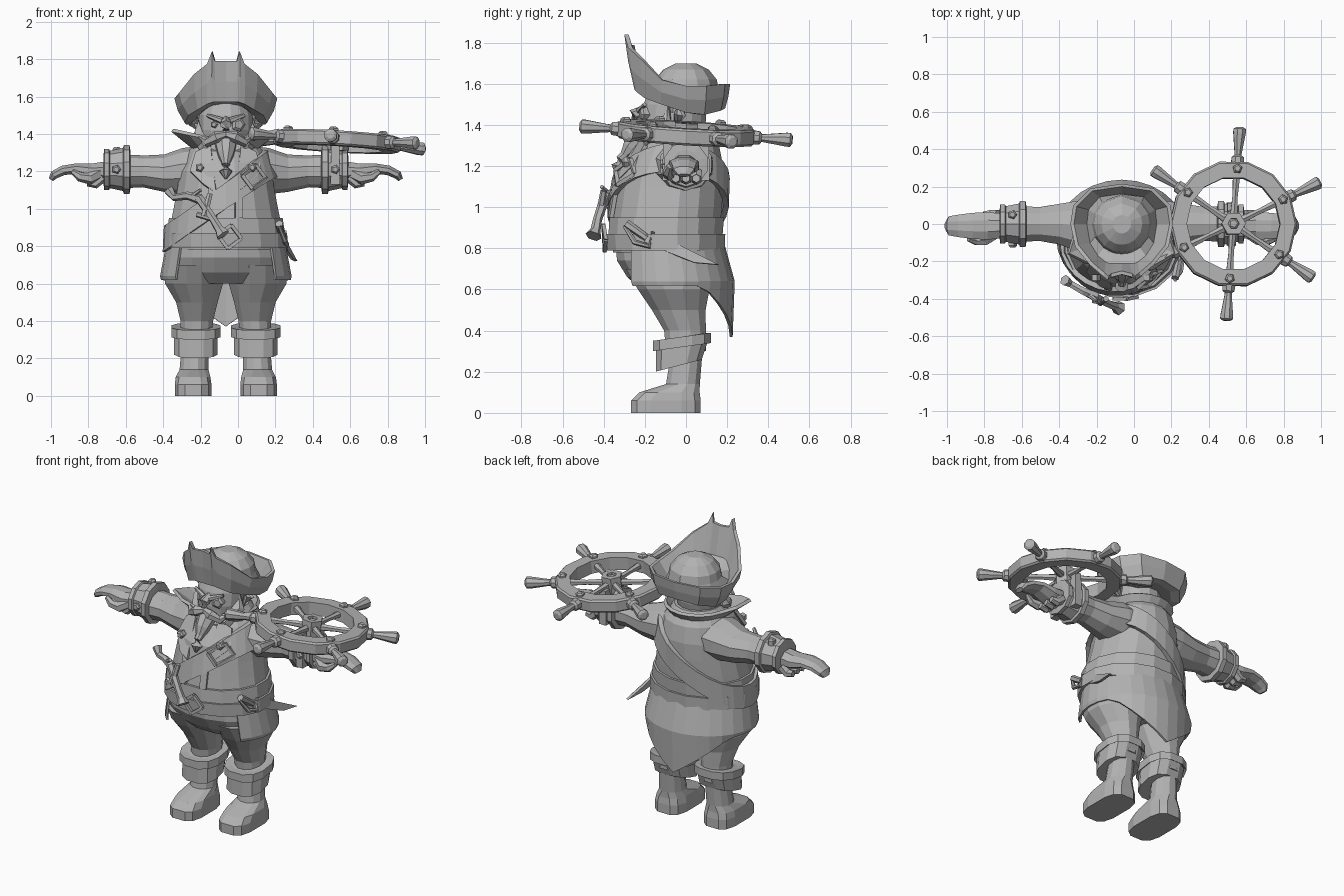
import bpy
import bmesh
from math import sin, cos, pi, radians, sqrt
from mathutils import Vector, Matrix

cube = bpy.data.objects.get("Cube")
if cube:
    bpy.data.objects.remove(cube, do_unlink=True)

material = bpy.data.materials.new("plain grey")
material.use_nodes = True
grey = (.45, .45, .45, 1)
material.diffuse_color = grey
material.node_tree.nodes["Principled BSDF"].inputs["Base Color"].default_value = grey

MIDDLE = -.065  # symmetry plane of the figure
SIDES = (("left", 1), ("right", -1))


def build(name, verts, faces, matrix=None, thickness=0):
    bm = bmesh.new()
    made = [bm.verts.new(matrix @ Vector(v) if matrix else v) for v in verts]
    for face in faces:
        bm.faces.new([made[i] for i in face])
    bmesh.ops.recalc_face_normals(bm, faces=bm.faces)
    mesh = bpy.data.meshes.new(name)
    bm.to_mesh(mesh)
    bm.free()
    mesh.materials.append(material)
    obj = bpy.data.objects.new(name, mesh)
    bpy.context.collection.objects.link(obj)
    if thickness:
        solid = obj.modifiers.new("thickness", "SOLIDIFY")
        solid.thickness = thickness
        solid.offset = 0
    return obj


def loft(name, rings, caps=True, closed=True, wrap=False, matrix=None, thickness=0):
    n, verts, faces = len(rings[0]), [v for ring in rings for v in ring], []
    for r in range(len(rings) if wrap else len(rings) - 1):
        a, b = r * n, (r + 1) % len(rings) * n
        for i in range(n if closed else n - 1):
            j = (i + 1) % n
            faces.append((a + i, a + j, b + j, b + i))
    if caps and closed and not wrap:
        faces += [tuple(range(n)), tuple(range(len(verts) - n, len(verts)))]
    return build(name, verts, faces, matrix, thickness)


def oval(z, half, front, back, x=MIDDLE, n=16, square=1, tilt=0):
    """Horizontal ring; square below one makes it boxier."""
    points, mid, depth = [], (front + back) / 2, (back - front) / 2
    for i in range(n):
        c, s = cos(2 * pi * (i + .5) / n), sin(2 * pi * (i + .5) / n)
        c, s = [abs(v) ** square * (1 if v > 0 else -1) for v in (c, s)]
        points.append((x + half * c, mid + depth * s, z + tilt * s))
    return points


def tube(name, path, radii, n=6, matrix=None):
    """Tapered limb; a radius may be (sideways, upward)."""
    path, rings = [Vector(p) for p in path], []
    for i, p in enumerate(path):
        t = (path[min(i + 1, len(path) - 1)] - path[max(i - 1, 0)]).normalized()
        side = t.cross(Vector((0, 1, 0) if abs(t.z) > .9 else (0, 0, 1))).normalized()
        up = side.cross(t)
        a, b = radii[i] if isinstance(radii[i], tuple) else (radii[i], radii[i])
        angles = [2 * pi * (k + .5) / n for k in range(n)]
        rings.append([p + side * a * cos(g) + up * b * sin(g) for g in angles])
    return loft(name, rings, matrix=matrix)


def stud(name, place, direction, radius=.025, matrix=None):
    p, d = Vector(place), Vector(direction).normalized() * .02
    tube(name, [p - d, p + d * .5, p + d], [radius, radius, radius * .6], 5, matrix)


# Torso, also used to lay straps and plates on its surface
TORSO = [(.78, .31, -.36, .165), (.9, .305, -.37, .17), (1, .285, -.355, .18), (1.1, .265, -.34, .185),
         (1.2, .25, -.32, .185), (1.3, .21, -.25, .165), (1.38, .14, -.17, .11)]


def section(z):
    z = min(max(z, TORSO[0][0]), TORSO[-1][0])
    for low, high in zip(TORSO, TORSO[1:]):
        if z <= high[0]:
            f = (z - low[0]) / (high[0] - low[0])
            return [a + (b - a) * f for a, b in zip(low[1:], high[1:])]


def chest(x, z, lift=.012):
    half, front, back = section(z)
    bend = sqrt(max(0, 1 - (x / half) ** 2))
    return MIDDLE + x, (front + back) / 2 - (back - front) / 2 * bend - lift, z


def plate(name, outline, lift=.012, thickness=.02):
    build(name, [chest(x, z, lift) for x, z in outline], [range(len(outline))], thickness=thickness)


loft("torso", [oval(*row) for row in TORSO])
loft("hips", [oval(.6, .28, -.22, .1), oval(.66, .33, -.29, .14), oval(.74, .33, -.34, .16), oval(.84, .3, -.35, .16)])

# Waist sash and belt
for name, low, high, grow in (("sash", .87, .95, .015), ("belt", .79, .87, .028)):
    rings = []
    for z, g in ((low, 0), (low, grow), (high, grow), (high, 0)):
        half, front, back = section(z)
        rings.append(oval(z, half + g, front - g, back + g))
    loft(name, rings)

# Coat skirt, short at the sides and pointed at the back
skirt = [[], [], []]
for k in range(21):
    turn = radians(-130 + 13 * k)
    c, s, away = cos(turn), sin(turn), abs(-130 + 13 * k)
    hem = .37 + .0042 * away if away < 56 else min(.62, .605 + .0002 * away)
    for row, (z, half, depth) in enumerate(((.82, .31, .27), (max(hem + .02, .64), .345, .30), (hem, .34, .29))):
        skirt[row].append((MIDDLE + half * s, -.09 + depth * c + (.02 if row else 0), z))
loft("coat_skirt", skirt, closed=False, thickness=.014)

# Shoulder strap slung from left shoulder to right hip
rings = [[], [], [], []]
for k in range(28):
    turn = 2 * pi * k / 28
    z = 1.07
    for step in range(30):
        half, front, back = section(z)
        z = .6 * z + .4 * (1.07 + .75 * half * cos(turn))
    for ring, (rise, lift) in zip(rings, ((-.07, 0), (-.07, .028), (.07, .028), (.07, 0))):
        half, front, back = section(z + rise)
        ring.append((MIDDLE + (half + lift) * cos(turn),
                     (front + back) / 2 + ((back - front) / 2 + lift) * sin(turn), z + rise))
loft("shoulder_strap", rings, wrap=True)


def frame(name, x, z, size, lift):
    corners = [(-size, -size), (size, -size), (size, size), (-size, size)]
    for a, b in zip(corners, corners[1:] + corners[:1]):
        ends = [chest(x + .8 * u - .6 * v, z + .6 * u + .8 * v, lift) for u, v in (a, b)]
        tube(name, ends, [.013, .013], 4)


frame("strap_buckle", .15, 1.17, .045, .035)
frame("belt_buckle", .02, .85, .045, .035)

# Coat lapels, front edges, buttons and neck opening
for name, s in SIDES:
    plate(name + "_lapel", [(s * x, z) for x, z in ((.08, 1.34), (.16, 1.3), (.19, 1.2), (.12, 1.13), (.05, 1.08))], .018)
    plate(name + "_coat_edge", [(s * x, z) for x, z in ((.05, 1.1), (.09, 1.12), (.09, .95), (.05, .95))])
    stud(name + "_lapel_button", chest(s * .14, 1.22, .03), (0, -1, 0))

# Turned up collar with pointed tips
low, high = [], []
for k in range(17):
    turn = radians(-60 + 300 * k / 16)
    tip = max(0, 1 - abs(abs(k - 8) - 6) / 2)
    low.append((MIDDLE + .15 * cos(turn), -.04 + .15 * sin(turn), 1.31))
    reach = .2 + .11 * tip
    high.append((MIDDLE + reach * cos(turn), -.04 + reach * sin(turn), 1.38 + .04 * tip))
loft("collar", [low, high], closed=False, thickness=.02)

# Head and face
loft("head", [oval(1.27, .08, -.18, .02), oval(1.33, .13, -.22, .08), oval(1.42, .145, -.225, .1),
              oval(1.5, .145, -.21, .1), oval(1.57, .12, -.18, .08)])
tube("nose", [(MIDDLE, -.2, 1.48), (MIDDLE, -.25, 1.45), (MIDDLE, -.255, 1.42)], [.018, .032, .022])
tube("goatee", [(MIDDLE, -.22, 1.34), (MIDDLE, -.27, 1.29), (MIDDLE, -.3, 1.25), (MIDDLE, -.32, 1.235),
                (MIDDLE, -.33, 1.2), (MIDDLE, -.34, 1.16)], [.06, .045, .025, .022, .036, .006], 8)
for name, s in SIDES:
    def at(d, y, z):
        return MIDDLE + s * d, y, z
    tube(name + "_moustache", [at(0, -.25, 1.4), at(.05, -.26, 1.385), at(.1, -.235, 1.355), at(.15, -.2, 1.39)],
         [.018, .032, .026, .004])
    tube(name + "_beard_side", [at(.14, -.07, 1.5), at(.14, -.1, 1.4), at(.1, -.18, 1.32), at(.03, -.21, 1.29)],
         [.02, .04, .045, .03])
    tube(name + "_brow", [at(.02, -.225, 1.47), at(.1, -.2, 1.5)], [.018, .01])
    tube(name + "_ear", [at(.13, -.05, 1.4), at(.17, -.03, 1.45), at(.14, -.03, 1.49)], [.015, .03, .015])
stud("eye_patch", (MIDDLE + .065, -.205, 1.45), (.3, -1, 0), .04)
stud("right_eye", (MIDDLE - .06, -.2, 1.45), (-.2, -1, 0), .02)

# Cocked hat: half outlines are mirrored into full rings
RIM = [(0, -.27, 1.79), (.06, -.285, 1.79), (.075, -.3, 1.84), (.1, -.28, 1.775), (.17, -.22, 1.72), (.25, -.12, 1.62),
       (.275, 0, 1.59), (.26, .1, 1.59), (.17, .19, 1.6), (0, .215, 1.6)]
BASE = [(0, -.25, 1.57), (.05, -.25, 1.57), (.07, -.25, 1.57), (.1, -.24, 1.56), (.15, -.2, 1.53), (.2, -.12, 1.5),
        (.22, 0, 1.46), (.21, .09, 1.45), (.14, .17, 1.47), (0, .19, 1.48)]


def hat_ring(half, scale=1, rise=0):
    full = half + [(-x, y, z) for x, y, z in half[-2:0:-1]]
    return [(MIDDLE + x * scale, y * scale, z + rise) for x, y, z in full]


def crown_ring(radius, z):
    ring = []
    for x, y, _ in hat_ring(RIM):
        d = Vector((x - MIDDLE, y)).normalized() * radius
        ring.append((MIDDLE + d.x, d.y, z))
    return ring


swell = [((a[0] + b[0]) * .52, (a[1] + b[1]) * .51, (a[2] + b[2]) / 2) for a, b in zip(RIM, BASE)]
loft("hat", [hat_ring(BASE, .75), hat_ring(BASE), hat_ring(swell), hat_ring(RIM), hat_ring(RIM, .93),
             hat_ring(BASE, .85, .04), crown_ring(.16, 1.57), crown_ring(.15, 1.62), crown_ring(.11, 1.67),
             crown_ring(.05, 1.7)])

# Legs, boots, arms and hands
for name, s in SIDES:
    def at(d, y, z):
        return MIDDLE + s * d, y, z

    def leg_ring(z, half, front, back, d, square=1, tilt=0):
        return oval(z, half, front, back, MIDDLE + s * d, 12, square, tilt)

    loft(name + "_trouser_leg", [leg_ring(.3, .085, -.1, .1, .16), leg_ring(.4, .09, -.11, .1, .155),
                                 leg_ring(.5, .115, -.17, .1, .155), leg_ring(.6, .16, -.24, .12, .17),
                                 leg_ring(.7, .165, -.3, .14, .168)])
    loft(name + "_boot_foot", [leg_ring(0, .1, -.27, .075, .175, .6), leg_ring(.06, .1, -.27, .075, .175, .6),
                               leg_ring(.1, .095, -.23, .07, .175, .7), leg_ring(.14, .08, -.1, .07, .17),
                               leg_ring(.26, .075, -.08, .08, .165)])
    loft(name + "_boot_cuff", [leg_ring(.23, .12, -.15, .08, .16, .8, .03), leg_ring(.33, .12, -.15, .11, .16, .8, .02),
                               leg_ring(.32, .135, -.165, .125, .16, .8, .02), leg_ring(.37, .135, -.165, .125, .16, .8, .02),
                               leg_ring(.37, .1, -.12, .1, .16, .8, .02)])
    tube(name + "_sleeve", [at(.1, -.02, 1.21), at(.22, -.01, 1.2), at(.33, 0, 1.19), at(.44, 0, 1.2), at(.54, 0, 1.2)],
         [(.16, .13), (.145, .125), (.115, .1), (.095, .085), (.1, .09)], 10)
    tube(name + "_cuff", [at(d, 0, 1.21) for d in (.51, .515, .545, .55, .62, .625, .65, .655)],
         [.1, .13, .13, .115, .1, .11, .11, .07], 10)
    stud(name + "_cuff_front_stud", at(.585, -.105, 1.21), (0, -1, 0))
    stud(name + "_cuff_top_stud", at(.585, .05, 1.31), (0, 0, 1))
    tube(name + "_hand", [at(.63, -.01, 1.2), at(.72, -.01, 1.2), at(.8, -.01, 1.215), at(.87, -.01, 1.205), at(.92, -.01, 1.18),
                          at(.935, -.01, 1.155)], [(.07, .06), (.08, .045), (.075, .03), (.065, .028), (.055, .025), (.03, .015)], 8)
    tube(name + "_thumb", [at(.68, -.05, 1.19), at(.73, -.085, 1.16), at(.78, -.09, 1.17), at(.82, -.08, 1.2)],
         [.035, .032, .025, .014])
    for y in (-.05, 0, .05):
        tube(name + "_curled_finger", [at(.66, y, 1.17), at(.7, y, 1.135), at(.74, y, 1.14)], [.03, .028, .02])

# Ship wheel resting on the left forearm
WHEEL = Matrix.Translation((.53, 0, 1.36)) @ Matrix.Rotation(-.06, 4, "X") @ Matrix.Rotation(.06, 4, "Y")


def circle(radius, z, n):
    return [(radius * cos(2 * pi * i / n), radius * sin(2 * pi * i / n), z) for i in range(n)]


loft("wheel_rim", [circle(r, z, 14) for r, z in ((.25, -.04), (.33, -.04), (.34, -.03), (.34, .03), (.33, .04), (.25, .04))],
     wrap=True, matrix=WHEEL)
loft("wheel_hub", [circle(r, z, 6) for r, z in ((.03, -.05), (.065, -.05), (.065, .05), (.03, .05))], wrap=True, matrix=WHEEL)
stud("hub_cap", (0, 0, .02), (0, 0, 1), .035, WHEEL)
for k in range(6):
    arm = WHEEL @ Matrix.Rotation(radians(26 + 60 * k), 4, "Z")
    tube("wheel_spoke", [(.05, 0, 0), (.15, 0, 0), (.26, 0, 0)], [.022, .016, .022], 6, arm)
    tube("wheel_handle", [(r, 0, 0) for r in (.32, .36, .37, .39, .49, .51, .52)],
         [.038, .034, .02, .022, .036, .036, .02], 8, arm)
    stud("rim_stud", (.295, 0, .04), (0, 0, 1), .027, arm)
for y in (-.09, .09):
    tube("wheel_bracket", [(.52, y, 1.13), (.52, y, 1.35)], [.035, .03], 4)

# Sabre at the left hip
blade = [(.24, -.2, .87), (.25, -.06, .83), (.28, .06, .77), (.31, .16, .72), (.29, .04, .73), (.26, -.06, .77), (.245, -.2, .83)]
build("sabre_blade", blade, [range(len(blade))], thickness=.015)
tube("sabre_grip", [(.22, -.29, .92), (.24, -.19, .85)], [.022, .018])
tube("sabre_guard", [(.22, -.3, .91), (.25, -.25, .83), (.26, -.18, .81), (.25, -.16, .88)], [.01, .014, .014, .01])

# Pistol and dagger tucked into the strap
tube("pistol_grip", [(-.37, -.3, 1.1), (-.34, -.32, 1.06), (-.27, -.36, 1.07), (-.2, -.39, 1.05)], [.03, .02, .022, .028])
tube("pistol_barrel", [(-.21, -.39, 1.06), (-.13, -.43, .94), (-.1, -.44, .89), (-.08, -.45, .86)], [.025, .022, .025, .04])
tube("pistol_hammer", [(-.24, -.38, 1.07), (-.2, -.41, 1.1)], [.014, .01])
tube("dagger_grip", [(-.15, -.4, 1.08), (-.18, -.42, .96)], [.016, .02])
tube("dagger_guard", [(-.22, -.41, .97), (-.12, -.43, .94)], [.015, .015])
